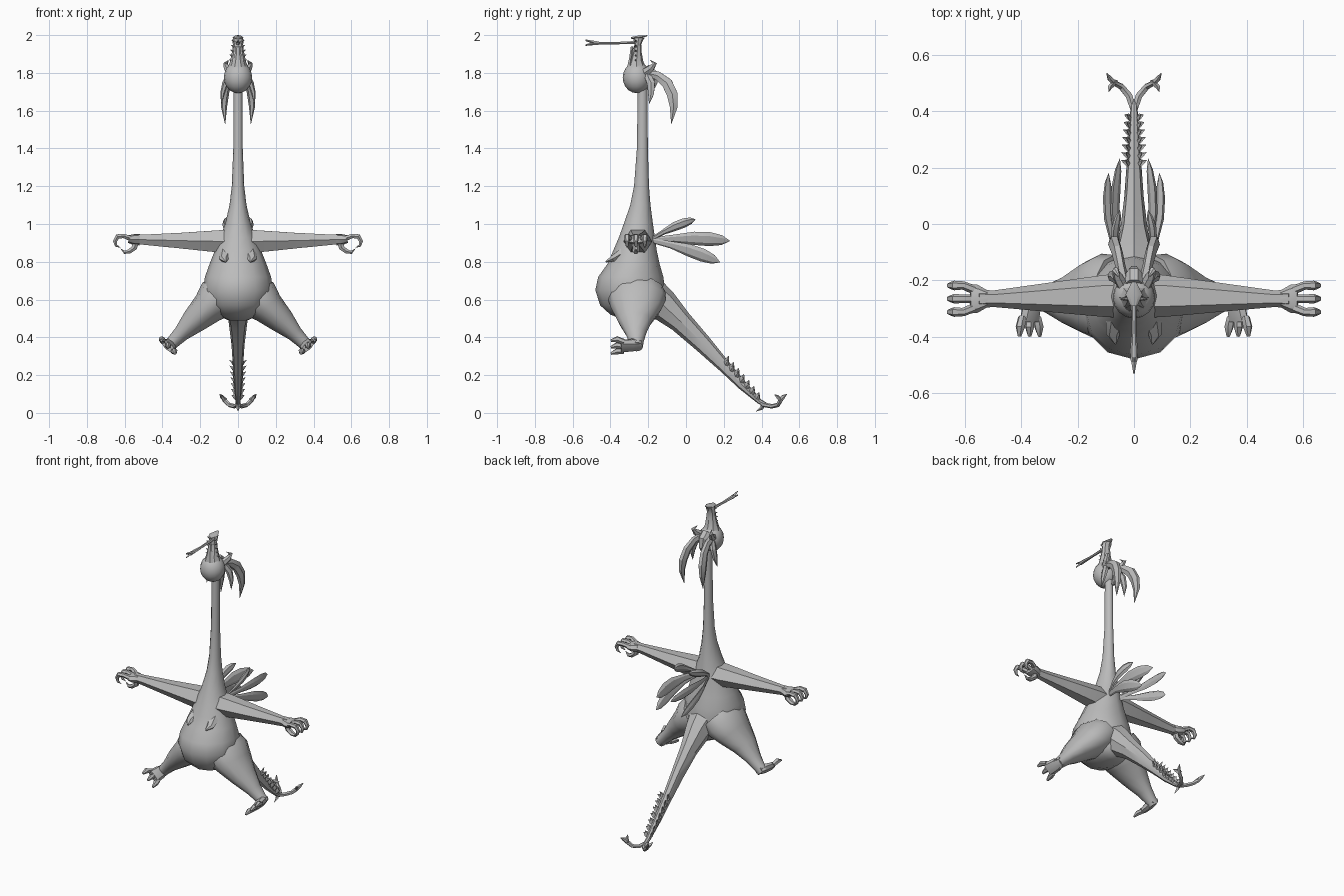
import bpy, bmesh, math
from mathutils import Vector

grey = bpy.data.materials.new("plain grey")
grey.diffuse_color = (0.5, 0.5, 0.5, 1)


def finish(name, bm, mirror=False, smooth=35):
    bmesh.ops.recalc_face_normals(bm, faces=bm.faces)
    me = bpy.data.meshes.new(name)
    bm.to_mesh(me)
    bm.free()
    me.materials.append(grey)
    ob = bpy.data.objects.new(name, me)
    bpy.context.collection.objects.link(ob)
    if mirror:
        ob.modifiers.new("mirror", 'MIRROR')
    bpy.ops.object.select_all(action='DESELECT')
    ob.select_set(True)
    bpy.context.view_layer.objects.active = ob
    if smooth:
        bpy.ops.object.shade_smooth_by_angle(angle=math.radians(smooth))
    return ob


def loft(bm, secs, side, n=8, axis=None):
    """Rings (x, y, z, half size along side, half size across) joined into a tube."""
    pts = [Vector(s[:3]) for s in secs]
    side, rings = Vector(side), []
    for i, s in enumerate(secs):
        t = Vector(axis) if axis else pts[min(i + 1, len(pts) - 1)] - pts[max(i - 1, 0)]
        t.normalize()
        u = (side - t * side.dot(t)).normalized()
        v = t.cross(u)
        rings.append([bm.verts.new(pts[i] + u * s[3] * math.cos(a) + v * s[4] * math.sin(a))
                      for a in (2 * math.pi * k / n for k in range(n))])
    for r, q in zip(rings, rings[1:]):
        for k in range(n):
            bm.faces.new((r[k], r[(k + 1) % n], q[(k + 1) % n], q[k]))
    bm.faces.new(rings[0])
    bm.faces.new(rings[-1])


def tube(name, secs, side, n=8, axis=None, mirror=False, smooth=35):
    bm = bmesh.new()
    loft(bm, secs, side, n, axis)
    return finish(name, bm, mirror, smooth)


X, Y, Z = (1, 0, 0), (0, 1, 0), (0, 0, 1)

# body and long neck: height, front y, back y, half width
profile = [(0.49, -.32, -.17, .05), (0.52, -.40, -.13, .12), (0.57, -.455, -.11, .165),
           (0.65, -.48, -.11, .185), (0.72, -.465, -.12, .175), (0.79, -.415, -.14, .15),
           (0.86, -.385, -.155, .122), (0.93, -.355, -.165, .095), (1.0, -.33, -.175, .068),
           (1.1, -.295, -.188, .045), (1.2, -.275, -.196, .033), (1.4, -.26, -.202, .025),
           (1.74, -.255, -.205, .024)]
tube("body_and_neck", [(0, (f + b) / 2, z, w, (b - f) / 2) for z, f, b, w in profile], X, 12, Z, smooth=45)

# small chest stubs
tube("chest_stub", [(.06, -.33, .85, .04, .03), (.075, -.39, .815, .025, .018), (.065, -.425, .80, .004, .004)],
     X, 6, mirror=True)

# legs
leg_side = Vector((.72, 0, .69))
tube("leg", [(.07, -.26, .64, .11, .15), (.11, -.26, .605, .115, .155), (.16, -.265, .555, .09, .135),
             (.235, -.27, .485, .068, .09), (.30, -.265, .42, .043, .055), (.345, -.262, .375, .035, .038),
             (.37, -.262, .35, .034, .034)], leg_side, 12, mirror=True, smooth=50)

# feet with three toes
bm = bmesh.new()
loft(bm, [(.36, -.235, .362, .026, .02), (.362, -.28, .36, .04, .028), (.37, -.345, .352, .045, .02)], leg_side, 8)
for k in (-1, 0, 1):
    c = Vector((.37, -.33, .352)) + leg_side * .036 * k
    d = leg_side * .010 * k
    loft(bm, [(*c, .014, .016), (*(c + d + Vector((0, -.035, .006))), .017, .017),
              (*(c + d * 1.4 + Vector((0, -.068, -.004))), .007, .006)], leg_side, 6)
finish("foot", bm, True)

# arms
tube("arm", [(0, -.255, .908, .078, .07), (.1, -.255, .908, .075, .068), (.3, -.26, .912, .052, .048),
             (.5, -.265, .917, .029, .031), (.55, -.265, .92, .034, .028)], Y, 6, mirror=True, smooth=20)

# hands: three hooked fingers and an opposing thumb
bm = bmesh.new()
loft(bm, [(.52, -.265, .917, .03, .03), (.555, -.265, .918, .05, .028), (.58, -.265, .92, .052, .02)], Y, 8)
for dy in (-.047, 0, .047):
    y = -.265 + dy
    loft(bm, [(.56, -.265 + dy * .6, .92, .016, .016), (.605, y, .937, .015, .013), (.637, y, .934, .017, .015),
              (.652, y, .908, .012, .012), (.645, y, .885, .008, .008), (.622, y, .875, .001, .001)], Y, 6)
loft(bm, [(.54, -.265, .915, .022, .02), (.548, -.265, .875, .019, .017), (.575, -.265, .855, .018, .014),
          (.60, -.265, .85, .011, .01), (.622, -.265, .87, .001, .001)], Y, 6)
finish("hand", bm, True)

# tail
tube("tail", [(0, -.22, .64, .10, .11), (0, -.12, .57, .075, .085), (0, -.03, .485, .05, .062),
              (0, .09, .365, .035, .048), (0, .2, .25, .027, .034), (0, .3, .145, .02, .025),
              (0, .39, .06, .014, .014), (0, .44, .035, .01, .009)], X, 8)

# tail fork with barbs
bm = bmesh.new()
loft(bm, [(0, .40, .045, .012, .012), (.018, .455, .035, .012, .014), (.045, .487, .042, .012, .012),
          (.07, .50, .065, .013, .01), (.085, .515, .085, .012, .01), (.097, .535, .10, .001, .001)], Z, 6)
loft(bm, [(.065, .505, .065, .014, .01), (.085, .485, .085, .01, .008), (.09, .468, .098, .001, .001)], Z, 4)
finish("tail_fork", bm, True)
tube("tail_barb", [(0, .41, .05, .012, .014), (0, .40, .025, .009, .01), (0, .37, .008, .001, .001)], X, 4)

# tail bristles: side pairs along the lower tail plus a ridge
bm = bmesh.new()
for i in range(7):
    p = Vector((.012, .205 + .028 * i, .25 - .029 * i))
    s = 1 - .06 * i
    for out, up in ((.034, .03), (.018, .052)):
        tip = p + Vector((out, .022, up)) * s
        loft(bm, [(*p, .016, .008), (*((p + tip) / 2), .014, .006), (*tip, .001, .001)], (0, .7, -.7), 4)
finish("tail_bristle", bm, True, 0)

# back feathers, three each side
bm = bmesh.new()
for tip, w in (((.05, .05, 1.025), .026), ((.05, .232, .91), .038), ((.09, .18, .797), .036)):
    a, b = Vector((.035, -.19, .915)), Vector(tip)
    secs = []
    for t, k in ((0, .35), (.3, .55), (.55, .95), (.75, 1), (.9, .7), (1, .03)):
        p = a.lerp(b, t) + Vector((.025 * math.sin(math.pi * t), 0, .012 * math.sin(math.pi * t)))
        secs.append((*p, w * k, .014 * k))
    loft(bm, secs, (.25, 0, 1), 6)
finish("back_feather", bm, True, 25)

# head
bm = bmesh.new()
bmesh.ops.create_uvsphere(bm, u_segments=16, v_segments=10, radius=.075)
for v in bm.verts:
    v.co = Vector((v.co.x, v.co.y, v.co.z * 1.1)) + Vector((0, -.26, 1.775))
finish("head", bm)

# upturned snout with flared lip
tube("snout", [(0, -.26, 1.82, .058, .055), (0, -.262, 1.86, .042, .036), (0, -.258, 1.91, .032, .023),
               (0, -.255, 1.95, .027, .018), (0, -.252, 1.975, .03, .026), (0, -.25, 1.985, .026, .03)],
     X, 8, Z, smooth=25)
tube("upper_lip", [(0, -.29, 1.985, .012, .006), (0, -.25, 1.988, .03, .011), (0, -.205, 1.997, .008, .003)], X, 6)
tube("lower_jaw", [(0, -.298, 1.83, .035, .015), (0, -.292, 1.88, .02, .01), (0, -.285, 1.94, .012, .008)], X, 6)

# teeth along the snout
bm = bmesh.new()
for i in range(5):
    z = 1.86 + .026 * i
    x = .036 - .003 * i
    loft(bm, [(x - .012, -.262, z, .012, .01), (x + .011, -.268, z + .01, .001, .001)], Y, 4)
finish("tooth", bm, True, 0)

# tongue with forked end
tube("tongue", [(0, -.25, 1.962, .011, .009), (0, -.38, 1.957, .008, .007), (0, -.45, 1.957, .014, .008),
                (0, -.49, 1.957, .011, .012)], X, 6)
bm = bmesh.new()
for z in (1.973, 1.947):
    loft(bm, [(0, -.475, 1.958, .012, .01), (0, -.532, z, .002, .004)], X, 4)
finish("tongue_tip", bm)

# hanging crest: long flap, short flap and horn on each side
tube("long_crest", [(.035, -.215, 1.80, .022, .02), (.048, -.15, 1.785, .018, .026), (.06, -.10, 1.745, .02, .033),
                    (.07, -.072, 1.685, .022, .033), (.074, -.065, 1.62, .016, .024), (.068, -.078, 1.53, .001, .001)],
     X, 6, mirror=True, smooth=20)
tube("short_crest", [(.045, -.205, 1.79, .015, .02), (.068, -.185, 1.745, .016, .024), (.082, -.185, 1.69, .012, .018),
                     (.088, -.195, 1.635, .001, .001)], X, 6, mirror=True, smooth=20)
tube("brow_horn", [(.04, -.22, 1.80, .02, .025), (.058, -.185, 1.825, .018, .02), (.065, -.165, 1.85, .012, .012),
                   (.05, -.19, 1.868, .001, .001)], X, 6, mirror=True, smooth=20)
tube("nape_ridge", [(0, -.21, 1.83, .03, .02), (0, -.175, 1.80, .03, .024), (0, -.165, 1.75, .02, .018),
                    (0, -.195, 1.68, .008, .008)], X, 6, smooth=20)
